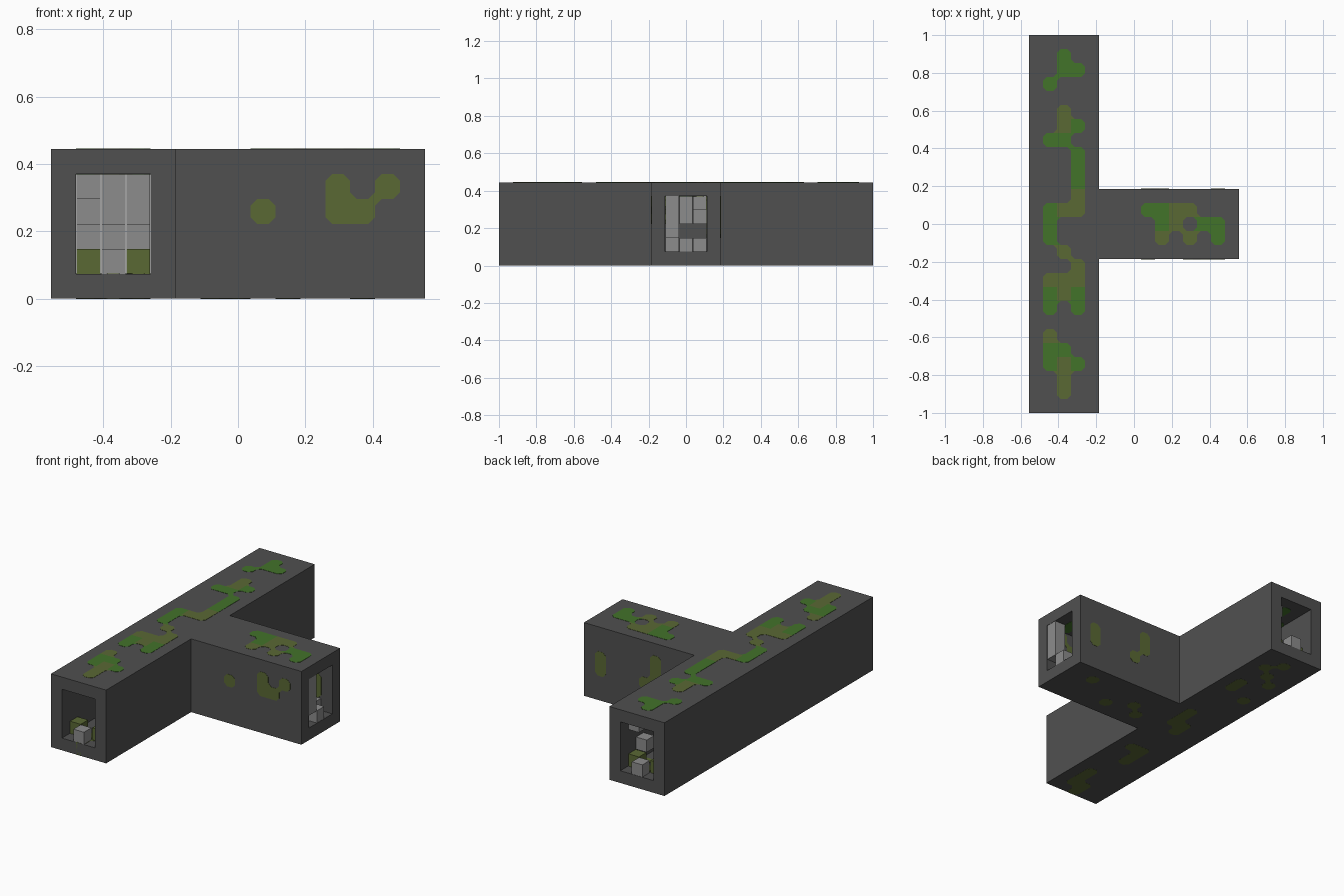
import bpy, bmesh
from mathutils import Vector

cube = bpy.data.objects.get("Cube")
if cube:
    bpy.data.objects.remove(cube, do_unlink=True)

C = 2 / 27                      # one block
PROUD = 0.0015                  # how far patches stand off the wall
CHAMFER = 0.27                  # corner cut, in blocks


def material(name, rgb):
    lin = [((v / 255 + 0.055) / 1.055) ** 2.4 for v in rgb] + [1]
    m = bpy.data.materials.new(name)
    m.use_nodes = True
    m.diffuse_color = lin
    m.node_tree.nodes["Principled BSDF"].inputs["Base Color"].default_value = lin
    return m


STONE = material("dark stone", (80, 80, 80))
RUBBLE = material("light rubble", (140, 140, 140))
OLIVE = material("olive moss", (90, 104, 52))
GREEN = material("green moss", (66, 115, 42))


def world(i, k, z):
    """Block coordinates (i from -x, k from the back, z up) to world."""
    return Vector(((i - 7.5) * C, (13.5 - k) * C, z * C))


def add_prism(bm, ring, offset):
    """Extrude a closed ring of points by an offset."""
    face = bm.faces.new([bm.verts.new(p) for p in ring])
    top = bmesh.ops.extrude_face_region(bm, geom=[face])["geom"]
    bmesh.ops.translate(bm, vec=offset, verts=[v for v in top if isinstance(v, bmesh.types.BMVert)])


def finish(name, bm, mats):
    bmesh.ops.recalc_face_normals(bm, faces=bm.faces[:])
    me = bpy.data.meshes.new(name)
    bm.to_mesh(me)
    bm.free()
    for m in mats:
        me.materials.append(m)
    ob = bpy.data.objects.new(name, me)
    bpy.context.collection.objects.link(ob)
    return ob


def tee(name, inset, over, z0, z1):
    """T-shaped prism: a long passage with one side branch."""
    a, b = inset, 5 - inset
    n, s, e = -over, 27 + over, 15 + over
    ring = [(a, n), (b, n), (b, 11 + a), (e, 11 + a), (e, 11 + b), (b, 11 + b), (b, s), (a, s)]
    bm = bmesh.new()
    add_prism(bm, [world(i, k, z0) for i, k in ring], Vector((0, 0, (z1 - z0) * C)))
    return finish(name, bm, [STONE])


# Hollow tunnel shell
shell = tee("tunnel_shell", 0, 0, 0, 6)
hollow = tee("tunnel_hollow_cutter", 1, 1, 1, 5)
cut = shell.modifiers.new("hollow", "BOOLEAN")
cut.operation, cut.solver, cut.object = "DIFFERENCE", "EXACT", hollow
bpy.context.view_layer.objects.active = shell
shell.select_set(True)
bpy.ops.object.modifier_apply(modifier="hollow")
bpy.data.objects.remove(hollow, do_unlink=True)


def moss(name, cells, place, depth):
    """Moss blocks through the wall, outer corners cut and inner corners filled."""
    bm = bmesh.new()

    def put(ring, mat):
        start = len(bm.faces)
        add_prism(bm, [place(u, v) for u, v in ring], depth)
        bm.faces.ensure_lookup_table()
        for f in bm.faces[start:]:
            f.material_index = mat

    around = {(u + a, v + b) for u, v in cells for a in (-1, 0, 1) for b in (-1, 0, 1)}
    for u, v in sorted(around):
        ring = []
        for a, b in ((-1, -1), (1, -1), (1, 1), (-1, 1)):
            cu, cv = u + (a + 1) / 2, v + (b + 1) / 2
            along_u, along_v = (cu - a * CHAMFER, cv), (cu, cv - b * CHAMFER)
            side, stack = cells.get((u + a, v)), cells.get((u, v + b))
            if (u, v) not in cells:
                if side is not None and stack is not None:
                    put([(cu, cv), along_u, along_v], side)
            elif side is None and stack is None and (u + a, v + b) not in cells:
                ring += [along_v, along_u] if a == b else [along_u, along_v]
            else:
                ring.append((cu, cv))
        if ring:
            put(ring, cells[u, v])
    return finish(name, bm, [OLIVE, GREEN])


def rows(first, text, start=1):
    """Read a pattern: o is olive, g is green, slash ends a row."""
    return {(start + i, first + k): "og".index(ch)
            for k, row in enumerate(text.split("/")) for i, ch in enumerate(row) if ch in "og"}


thick = C + 2 * PROUD
down, inward = Vector((0, 0, -thick)), Vector((0, thick, 0))

# Moss on the roof
roof = rows(1, ".g/.gg/g//.o/.og/gg/..g/..g/..g/..o/goo/g/g/.o/..o/ooo/gog/g.g//o/gg/gog/.o/.o")
roof.update(rows(12, "ggoo/.go.gg/.o.o.g", 8))
moss("roof_moss", roof, lambda u, v: world(u, v, 6) + Vector((0, 0, PROUD)), down)

# Moss on the floor slab
base = rows(1, ".o/..o/.o/o/..o/..o/o////..o/..o/.oo/.o////.oo/.o/.o///..o/..o/.oo/.o")
base.update(rows(12, "......o/.o/o..o", 6))
moss("floor_moss", base, lambda u, v: world(u, v, 1) + Vector((0, 0, PROUD)),
     Vector((0, 0, -C - PROUD - 0.0005)))

# Moss on both walls of the branch
front = rows(3, "o..oo/...o.o", 8)
moss("branch_front_moss", front, lambda u, v: world(u, 16, v) - Vector((0, PROUD, 0)), inward)
back = rows(2, ".o...o/o....o/o", 8)
moss("branch_back_moss", back, lambda u, v: world(u, 12, v) - Vector((0, PROUD, 0)), inward)


def blocks(name, mat, boxes):
    """Loose blocks, each given by corner (i, k, z) and height."""
    bm = bmesh.new()
    for i, k, z, h in boxes:
        e = 0.02
        ring = [(i + e, k + e), (i + 1 - e, k + e), (i + 1 - e, k + 1 - e), (i + e, k + 1 - e)]
        add_prism(bm, [world(a, b, z) for a, b in ring], Vector((0, 0, h * C)))
    return finish(name, bm, [mat])


# Rubble and moss clumps inside the passage and the branch
blocks("passage_rubble", RUBBLE, [
    (2, 0, 1, 1), (3, 2, 2, 1), (3, 1, 4, 1), (2, 26, 1, 1), (3, 24, 2, 1),
    (3, 20, 2, 3), (2, 18, 3, 2), (1, 19, 2, 1), (2, 19, 2, 1), (1, 21, 4, 1),
    (1, 17, 3, 1), (1, 8, 4, 1), (2, 6, 4, 1), (3, 9, 3, 1)])
blocks("branch_rubble", RUBBLE, [
    (14, 14, 2, 3), (14, 13, 1, 1), (13, 14, 1, 1), (13, 12, 1, 1),
    (11, 13, 3, 2), (11, 12, 4, 1), (10, 12, 3, 1)])
blocks("passage_moss_clump", OLIVE, [(1, 1, 1, 1), (3, 1, 1, 1), (1, 25, 1, 1), (3, 25, 1, 1)])
